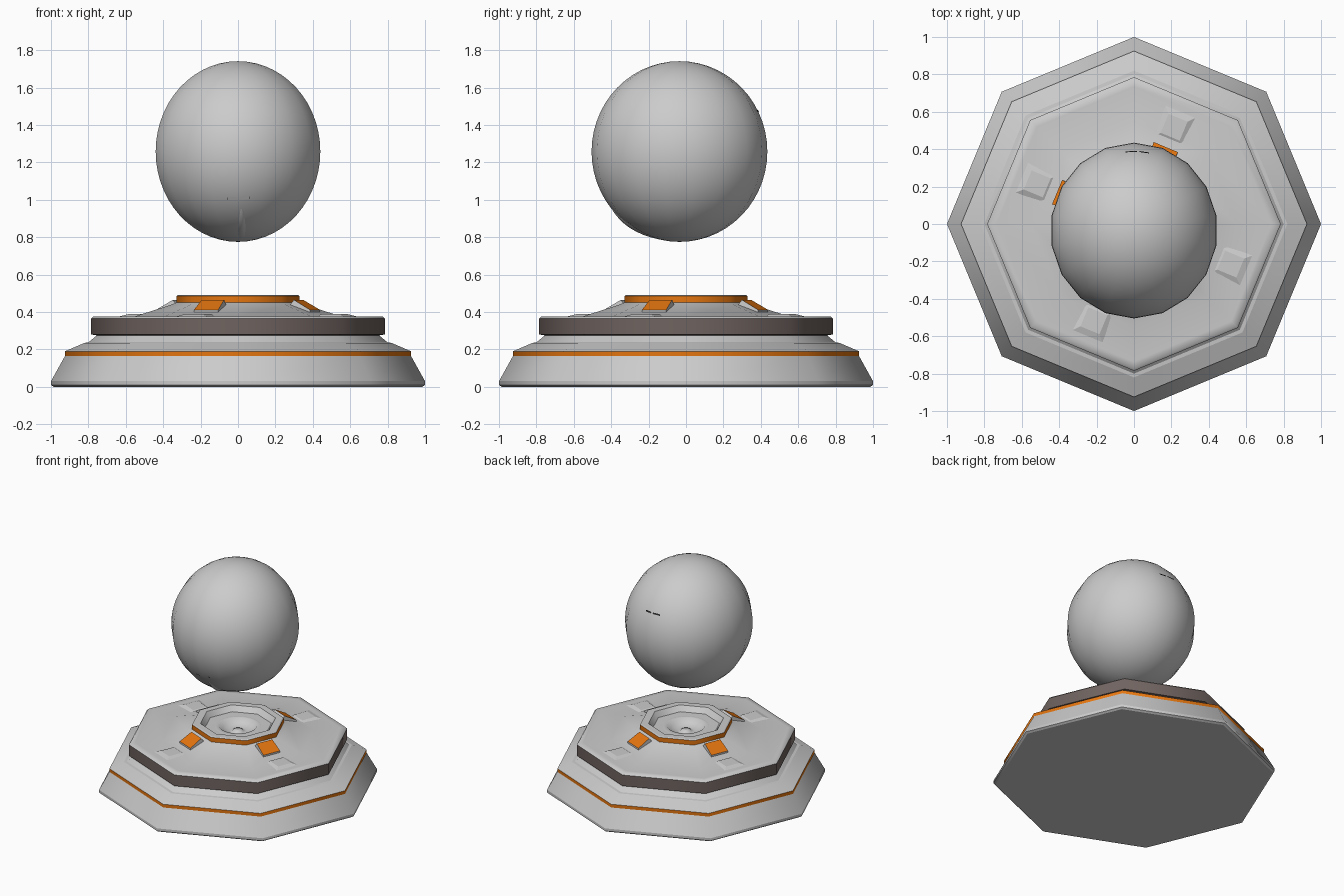
import bpy, bmesh, math
from mathutils import Matrix, Vector

if "Cube" in bpy.data.objects:
    bpy.data.objects.remove(bpy.data.objects["Cube"])


def material(name, rgb):
    m = bpy.data.materials.new(name)
    m.use_nodes = True
    m.diffuse_color = (*rgb, 1)
    m.node_tree.nodes["Principled BSDF"].inputs["Base Color"].default_value = (*rgb, 1)
    return m


GREY = material("light grey", (0.6, 0.6, 0.6))
ORANGE = material("orange", (0.78, 0.18, 0.005))
BROWN = material("dark brown", (0.16, 0.125, 0.115))
BLACK = material("black", (0.02, 0.02, 0.02))


def finish(name, bm, mats):
    bmesh.ops.recalc_face_normals(bm, faces=bm.faces)
    mesh = bpy.data.meshes.new(name)
    bm.to_mesh(mesh)
    bm.free()
    for m in mats:
        mesh.materials.append(m)
    ob = bpy.data.objects.new(name, mesh)
    bpy.context.collection.objects.link(ob)
    return ob


def lathe(name, profile, mat, sides=8, cap_start=False, cap_end=False, crease=True):
    """Turn (radius, z) points about z; corners around are smooth, ring edges crisp."""
    bm = bmesh.new()
    rings = []
    for r, z in profile:
        rings.append([bm.verts.new((r * math.cos(i * math.tau / sides),
                                    r * math.sin(i * math.tau / sides), z))
                      for i in range(sides)])
    for a, b in zip(rings, rings[1:]):
        for i in range(sides):
            j = (i + 1) % sides
            bm.faces.new((a[i], a[j], b[j], b[i])).smooth = True
    if cap_start:
        bm.faces.new(rings[0])
    if cap_end:
        bm.faces.new(rings[-1])
    for e in bm.edges:
        if crease and abs(e.verts[0].co.z - e.verts[1].co.z) < 1e-5:
            e.smooth = False
    return finish(name, bm, [mat])


def block(name, bottom, top, mats, angle):
    """Six-sided block from two quads, turned about z; last faces use the second material."""
    bm = bmesh.new()
    b = [bm.verts.new(p) for p in bottom]
    t = [bm.verts.new(p) for p in top]
    bm.faces.new(b[::-1])
    for i in range(4):
        j = (i + 1) % 4
        bm.faces.new((b[i], b[j], t[j], t[i]))
    bm.faces.new(t).material_index = len(mats) - 1
    bmesh.ops.rotate(bm, verts=bm.verts, matrix=Matrix.Rotation(angle, 3, "Z"))
    return finish(name, bm, mats)


# Stepped octagonal base
lathe("base_skirt", [(0.985, 0), (1.0, 0.01), (1.0, 0.03), (0.925, 0.165)], GREY, cap_start=True)
lathe("base_stripe", [(0.925, 0.165), (0.925, 0.19)], ORANGE)
lathe("base_shoulder", [(0.925, 0.19), (0.82, 0.235), (0.80, 0.237), (0.755, 0.275)], GREY)
lathe("deck_band", [(0.755, 0.275), (0.785, 0.28), (0.785, 0.365)], BROWN)
lathe("deck", [(0.785, 0.365), (0.775, 0.375), (0.735, 0.377), (0.55, 0.377),
               (0.36, 0.438), (0.33, 0.45)], GREY, crease=False)

# Central octagonal socket
lathe("socket_stripe", [(0.33, 0.45), (0.33, 0.485)], ORANGE)
lathe("socket_rim", [(0.33, 0.485), (0.322, 0.49), (0.27, 0.49), (0.24, 0.45), (0.15, 0.448)], GREY)
lathe("socket_dish", [(0.165, 0.449), (0.135, 0.453), (0.11, 0.425), (0.06, 0.41), (0.04, 0.41),
                      (0.035, 0.42), (0.015, 0.425)], GREY, sides=24, cap_end=True, crease=False)

# Four clamps and pads around the deck
for k in range(4):
    a = math.radians(67.5 + 90 * k)
    block("socket_clamp",
          [(0.29, -0.07, 0.39), (0.445, -0.07, 0.39), (0.445, 0.07, 0.39), (0.29, 0.07, 0.39)],
          [(0.35, -0.065, 0.465), (0.445, -0.07, 0.412), (0.445, 0.07, 0.412), (0.35, 0.065, 0.465)],
          [GREY, ORANGE], a)
    block("deck_pad",
          [(0.47, -0.085, 0.37), (0.67, -0.105, 0.37), (0.67, 0.105, 0.37), (0.47, 0.085, 0.37)],
          [(0.505, -0.055, 0.388), (0.615, -0.055, 0.388), (0.615, 0.055, 0.388), (0.505, 0.055, 0.388)],
          [GREY], a)

# Floating sphere
CENTRE = Vector((0, -0.035, 1.258))
RADII = Vector((0.447, 0.47, 0.483))
bpy.ops.mesh.primitive_uv_sphere_add(segments=18, ring_count=28, radius=1, location=CENTRE)
sphere = bpy.context.object
sphere.name = "sphere"
sphere.scale = RADII
sphere.data.materials.append(GREY)
bpy.ops.object.shade_smooth()


def on_sphere(x, z, lift, side):
    """Point on the sphere's front (-1) or back (1)."""
    u, w = x / RADII.x, (z - CENTRE.z) / RADII.z
    y = side * math.sqrt(max(0, 1 - u * u - w * w))
    return CENTRE + Vector((u * RADII.x, y * RADII.y, w * RADII.z)) * lift


def patch(name, outline, lift, side, mat):
    bm = bmesh.new()
    bm.faces.new([bm.verts.new(on_sphere(x, z, lift, side)) for x, z in outline])
    finish(name, bm, [mat])


# Slits on the back, small seam and keel on the front
for x0, x1 in ((-0.045, 0.015), (0.03, 0.08)):
    patch("sphere_slit", [(x0, 1.478), (x1, 1.478), (x1, 1.468), (x0, 1.468)], 1.006, 1, BLACK)
patch("sphere_seam", [(-0.055, 1.0), (0.06, 1.005), (0.06, 1.018), (-0.055, 1.014)], 1.004, -1, GREY)

bm = bmesh.new()
steps = 10
rows = []
for i in range(steps + 1):
    t = i / steps
    z = 0.785 + 0.165 * t
    half = 0.022 * math.sqrt(max(0.05, 1 - t * t))
    lift = 1.0 + 0.018 * math.sin(math.pi * t)
    rows.append([bm.verts.new(on_sphere(0.02 + s * half, z, lift if s == 0 else 0.995, -1))
                 for s in (-1, 0, 1)])
for a, b in zip(rows, rows[1:]):
    for i in range(2):
        bm.faces.new((a[i], a[i + 1], b[i + 1], b[i])).smooth = True
finish("sphere_keel", bm, [GREY])
